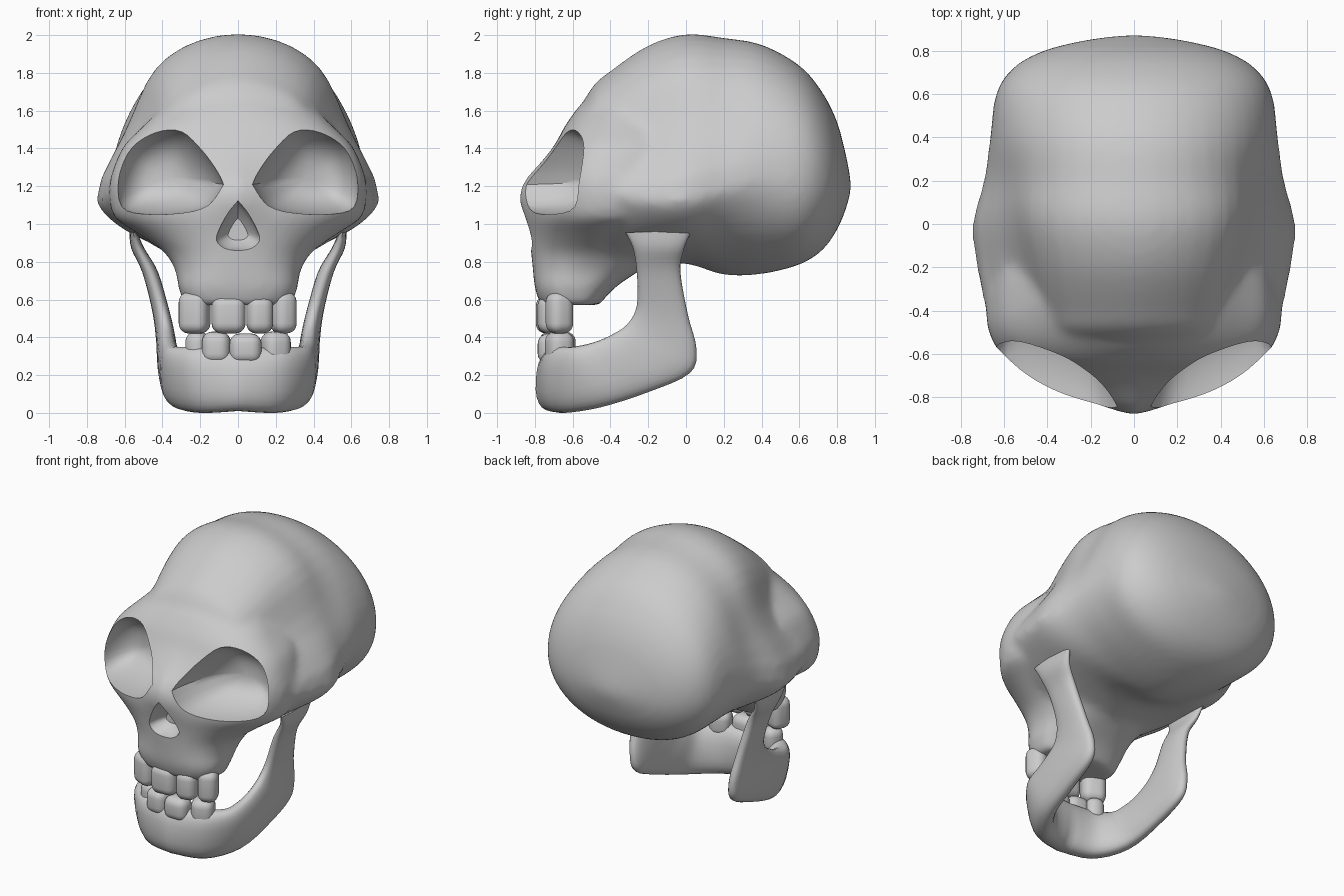
import bpy, bmesh, math
from mathutils import Vector

if "Cube" in bpy.data.objects:
    bpy.data.objects.remove(bpy.data.objects["Cube"])


def spow(v, e):
    return math.copysign(abs(v) ** e, v)


def spline(rows, steps):
    """Catmull-Rom refinement of a list of equal-length number rows."""
    out = []
    for i in range(len(rows) - 1):
        p0, p1, p2, p3 = rows[max(i - 1, 0)], rows[i], rows[i + 1], rows[min(i + 2, len(rows) - 1)]
        for k in range(steps):
            t = k / steps
            out.append([0.5 * (2 * b + (c - a) * t + (2 * a - 5 * b + 4 * c - d) * t * t
                               + (3 * b - a - 3 * c + d) * t ** 3)
                        for a, b, c, d in zip(p0, p1, p2, p3)])
    out.append(list(rows[-1]))
    return out


def loft(name, rings):
    """Skin closed rings of points and cap both ends."""
    bm = bmesh.new()
    vs = [[bm.verts.new(p) for p in r] for r in rings]
    n = len(vs[0])
    for a, b in zip(vs, vs[1:]):
        for i in range(n):
            j = (i + 1) % n
            bm.faces.new((a[i], a[j], b[j], b[i]))
    bm.faces.new(vs[0])
    bm.faces.new(vs[-1])
    bmesh.ops.recalc_face_normals(bm, faces=bm.faces)
    me = bpy.data.meshes.new(name)
    bm.to_mesh(me)
    bm.free()
    ob = bpy.data.objects.new(name, me)
    bpy.context.collection.objects.link(ob)
    return ob


def finish(ob, angle=40):
    """Apply modifiers and shade smooth with sharp rims."""
    bpy.ops.object.select_all(action='DESELECT')
    bpy.context.view_layer.objects.active = ob
    ob.select_set(True)
    bpy.ops.object.convert(target='MESH')
    bpy.ops.object.shade_smooth_by_angle(angle=math.radians(angle))


def boolean(ob, other, op):
    m = ob.modifiers.new(op.lower(), 'BOOLEAN')
    m.operation, m.object, m.solver = op, other, 'EXACT'
    other.hide_render = True


N = 48
ANG = [2 * math.pi * i / N for i in range(N)]

# Cranium: sections along y (y, top, bottom, half width, height of width, temple dip, lower roundness)
cran = [(-.61, 1.52, 1.0, .42, 1.2, .2, 1.6), (-.5, 1.72, .84, .64, 1.2, .22, 1.5),
        (-.4, 1.81, .72, .685, 1.17, .22, 1.5), (-.2, 1.945, .77, .728, 1.13, .19, 1.55),
        (0, 2.005, .79, .748, 1.13, .15, 1.6), (.2, 1.985, .73, .695, 1.18, .08, 1.5),
        (.4, 1.95, .735, .665, 1.25, .02, 1.8), (.6, 1.84, .785, .638, 1.25, 0, 2.1),
        (.72, 1.70, .86, .56, 1.25, 0, 2.1), (.8, 1.54, .97, .42, 1.23, 0, 2.1),
        (.85, 1.35, 1.09, .22, 1.21, 0, 2), (.873, 1.22, 1.18, .04, 1.2, 0, 2)]
rings = []
for y, zt, zb, w, zw, dip, pl in spline(cran, 4):
    ring = []
    pu = min(2.05, max(1.75, 2 + .55 * y))
    for a in ANG:
        c, s = math.cos(a), math.sin(a)
        e = 2 / (pu if s > 0 else pl)
        h = zt - zw if s > 0 else zw - zb
        u = spow(s, e)
        k = 1 - dip * math.sin(math.pi * u) ** 2 if s > 0 else 1
        ring.append((w * k * spow(c, e), y, zw + h * u))
    rings.append(ring)
skull = loft("skull", rings)

# Face: sections along z (z, front, side, back, half width, roundness)
face_rows = [(.57, -.77, -.57, -.46, .28, 2.6), (.66, -.80, -.58, -.38, .315, 2.6),
             (.75, -.81, -.55, -.25, .33, 2.3), (.85, -.82, -.5, -.1, .39, 2.1),
             (.95, -.83, -.45, 0, .53, 2.0), (1.03, -.84, -.42, 0, .65, 2.0),
             (1.12, -.84, -.42, 0, .68, 2.0), (1.22, -.81, -.42, .1, .68, 2.1),
             (1.32, -.75, -.41, .1, .65, 2.3), (1.42, -.69, -.38, .1, .60, 2.5),
             (1.52, -.64, -.35, .1, .50, 2.5), (1.62, -.57, -.3, .1, .40, 2.2)]
rings = []
for z, yf, ys, yb, w, p in spline(face_rows, 3):
    ring = []
    bridge = .055 * math.exp(-((z - 1.19) / .15) ** 2)
    for a in ANG:
        c, s = math.cos(a), math.sin(a)
        x = w * spow(c, 2 / p)
        y = ys + (yb - ys if s > 0 else ys - yf) * spow(s, 2 / p)
        if s < 0:
            y -= bridge * math.exp(-(x / .12) ** 2)
        ring.append((x, y, z))
    rings.append(ring)
face = loft("face_helper", rings)

# Fuse cranium and face into one soft surface
boolean(skull, face, 'UNION')
rm = skull.modifiers.new("fuse", 'REMESH')
rm.mode, rm.voxel_size = 'VOXEL', .024
sm = skull.modifiers.new("soften", 'SMOOTH')
sm.factor, sm.iterations = .5, 9

# Cutters for eye sockets and nose opening
eye = [(.08, 1.21), (.12, 1.30), (.2, 1.42), (.29, 1.51), (.4, 1.52), (.52, 1.47), (.6, 1.38),
       (.64, 1.23), (.62, 1.09), (.5, 1.055), (.3, 1.06), (.16, 1.10), (.08, 1.21)]
nose = [(0, 1.12), (.05, 1.06), (.1, .97), (.115, .91), (.07, .87), (0, .86),
        (-.07, .87), (-.115, .91), (-.1, .97), (-.05, 1.06), (0, 1.12)]


def cutter(name, outline, center, depths, side=1, slant=0):
    pts = spline(outline, 3)[:-1]
    cx, cz = center
    return loft(name, [[(side * (cx + (x - cx) * k), y + slant * (x - cx) * k, cz + (z - cz) * k)
                        for x, z in pts] for y, k in depths])


bowl = [(-1.1, 1.03), (-.72, 1.01), (-.65, .97), (-.58, .89), (-.52, .77), (-.47, .62),
        (-.44, .45), (-.425, .28), (-.42, .1)]
cutters = [cutter("socket_cutter", eye, (.37, 1.25), bowl, s, .35) for s in (1, -1)]
cutters.append(cutter("nose_cutter", nose, (0, .96),
                      [(-1.0, 1.05), (-.82, 1.0), (-.76, .8), (-.72, .45)]))
for c in cutters:
    boolean(skull, c, 'DIFFERENCE')
finish(skull)
for c in cutters + [face]:
    bpy.data.objects.remove(c)

# Jaw: from condyle to chin (inner y z, outer y z, x, half thickness, turn in degrees)
jaw_rows = [(-.32, .955, .03, .965, .555, .02, 0), (-.28, .87, -.01, .87, .53, .035, 0),
            (-.26, .74, -.03, .75, .465, .042, 0), (-.26, .57, .01, .52, .41, .045, 0),
            (-.31, .47, .055, .34, .385, .05, 0), (-.4, .41, .02, .21, .375, .055, 5),
            (-.5, .37, -.2, .11, .36, .062, 10), (-.6, .35, -.45, .03, .325, .075, 32),
            (-.68, .35, -.64, .0, .2, .09, 68), (-.69, .34, -.71, .01, 0, .095, 90)]
half = []
for ay, az, by, bz, x, t, deg in spline(jaw_rows, 4):
    mid = Vector((x, (ay + by) / 2, (az + bz) / 2))
    long = Vector((0, (ay - by) / 2, (az - bz) / 2))
    d = math.radians(deg)
    thick = Vector((math.cos(d), -math.sin(d), 0)) * t
    half.append([mid + long * spow(math.cos(a), .82) + thick * spow(math.sin(a), .82)
                 for a in ANG[::2]])
mirrored = [[Vector((-p.x, p.y, p.z)) for p in r] for r in half[-2::-1]]
finish(loft("jaw", half + mirrored), 50)


# Teeth: rounded blocks (x, y, low z, high z, width, depth, turn)
def tooth(name, x, y, z0, z1, w, d, turn):
    bpy.ops.mesh.primitive_cube_add(size=1, location=(x, y, (z0 + z1) / 2),
                                    rotation=(0, 0, math.radians(turn)))
    ob = bpy.context.object
    ob.name = name
    ob.scale = (w, d, z1 - z0)
    bpy.ops.object.transform_apply(location=False, rotation=False)
    bv = ob.modifiers.new("round", 'BEVEL')
    bv.width, bv.segments = .054, 5
    finish(ob)


upper = [(-.23, -.68, .42, .64, .16, .14, -25), (-.05, -.73, .42, .62, .18, .13, 0),
         (.115, -.72, .42, .62, .14, .13, 8), (.24, -.67, .42, .64, .13, .14, 25)]
lower = [(-.215, -.65, .26, .43, .12, .13, -25), (-.115, -.71, .26, .43, .15, .13, -8),
         (.04, -.72, .26, .42, .17, .13, 0), (.2, -.67, .26, .43, .15, .14, 22)]
for label, row in (("upper_tooth", upper), ("lower_tooth", lower)):
    for spec in row:
        tooth(label, *spec)
